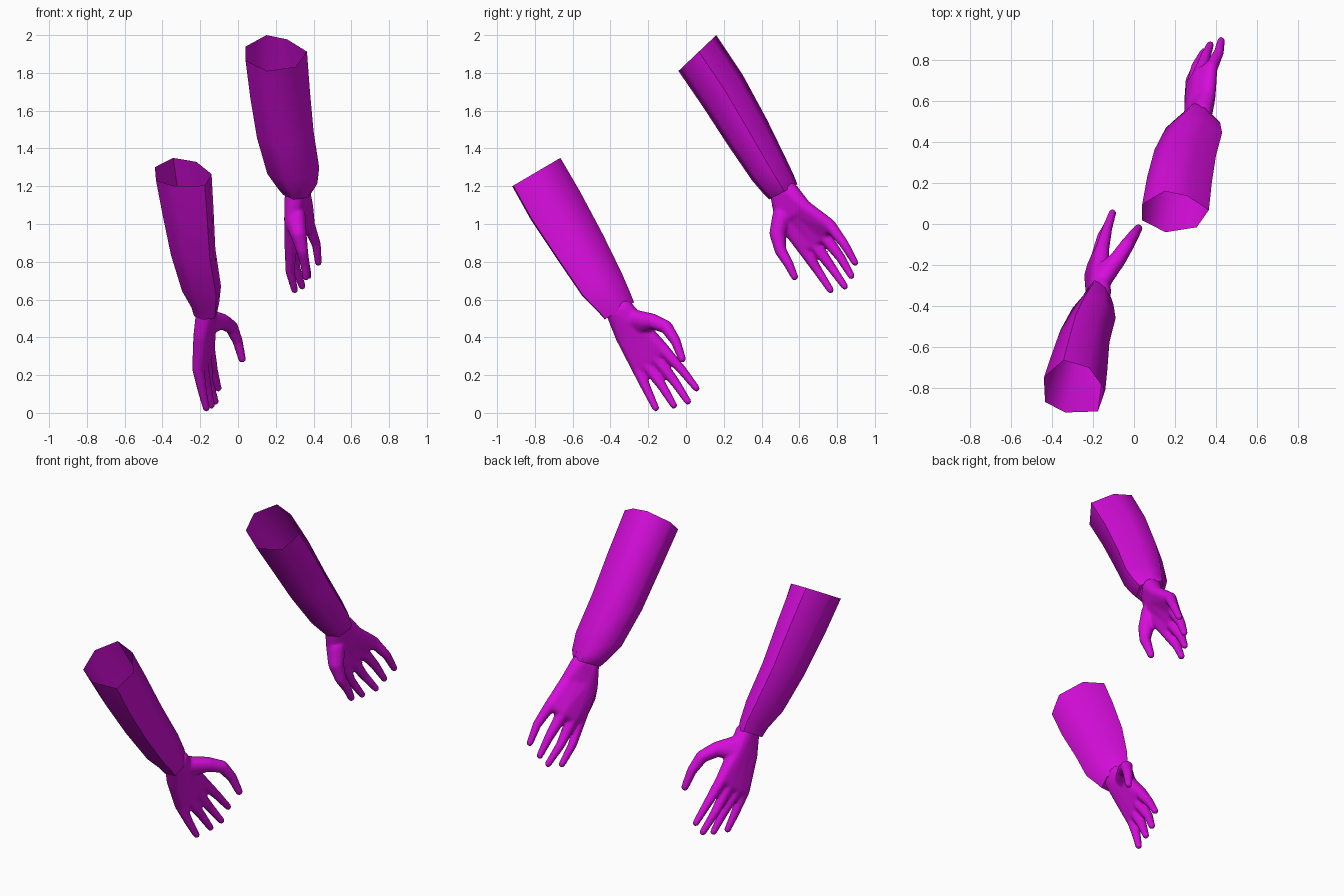
import bpy, bmesh
from mathutils import Vector

if "Cube" in bpy.data.objects:
    bpy.data.objects.remove(bpy.data.objects["Cube"])

magenta = bpy.data.materials.new("magenta")
magenta.diffuse_color = (0.68, 0.004, 0.72, 1)
magenta.use_nodes = True
magenta.node_tree.nodes["Principled BSDF"].inputs["Base Color"].default_value = magenta.diffuse_color


def finish(bm, name, angle):
    mesh = bpy.data.meshes.new(name)
    bm.to_mesh(mesh)
    bm.free()
    mesh.materials.append(magenta)
    ob = bpy.data.objects.new(name, mesh)
    bpy.context.collection.objects.link(ob)
    bpy.ops.object.select_all(action='DESELECT')
    ob.select_set(True)
    bpy.context.view_layer.objects.active = ob
    bpy.ops.object.shade_smooth_by_angle(angle=angle)
    return ob


def sleeve(name, section, rings):
    """Open seven-sided tube; ring = x range, lower (y, z), upper (y, z)."""
    bm = bmesh.new()
    loops = []
    for (x0, x1), lo, hi in rings:
        loops.append([bm.verts.new((x0 + (x1 - x0) * u,
                                    lo[0] + (hi[0] - lo[0]) * v,
                                    lo[1] + (hi[1] - lo[1]) * v)) for u, v in section])
    # cuff closes inwards onto the wrist
    mid = sum((v.co for v in loops[-1]), Vector()) / len(section)
    loops.append([bm.verts.new(mid + (v.co - mid) * 0.8) for v in loops[-1]])
    n = len(section)
    for a, b in zip(loops, loops[1:]):
        for i in range(n):
            j = (i + 1) % n
            bm.faces.new((a[i], a[j], b[j], b[i]))
    bmesh.ops.recalc_face_normals(bm, faces=bm.faces)
    finish(bm, name, 1.05)


def hull(bm, balls):
    """Convex skin around balls given as (x, y, z, radius)."""
    part = bmesh.new()
    for x, y, z, r in balls:
        ball = bmesh.ops.create_icosphere(part, subdivisions=2, radius=r)
        bmesh.ops.translate(part, verts=ball["verts"], vec=(x, y, z))
    bmesh.ops.delete(part, geom=list(part.faces), context='FACES_ONLY')
    res = bmesh.ops.convex_hull(part, input=list(part.verts))
    junk = {g for g in res["geom_interior"] + res["geom_unused"]
            if isinstance(g, bmesh.types.BMVert)}
    bmesh.ops.delete(part, geom=list(junk), context='VERTS')
    bmesh.ops.recalc_face_normals(part, faces=part.faces)
    tmp = bpy.data.meshes.new("tmp")
    part.to_mesh(tmp)
    part.free()
    bm.from_mesh(tmp)
    bpy.data.meshes.remove(tmp)


def hand(name, wrist, fingers, thumb):
    """wrist: balls across the wrist; fingers: (heel, knuckle, middle, tip) chains."""
    bm = bmesh.new()
    heels = [f[0] for f in fingers]
    hull(bm, wrist + heels)
    # palm webs between neighbouring fingers
    for a, b in zip(fingers, fingers[1:]):
        hull(bm, [a[0], a[1], b[0], b[1]])
    for chain in [f[1:] for f in fingers] + [thumb]:
        for a, b in zip(chain, chain[1:]):
            hull(bm, [a, b])
    # thumb mound
    hull(bm, [thumb[0], thumb[1], fingers[0][0]])
    ob = finish(bm, name, 3.14)
    rm = ob.modifiers.new("fuse", 'REMESH')
    rm.mode = 'VOXEL'
    rm.voxel_size = 0.008
    rm.use_smooth_shade = True
    sm = ob.modifiers.new("soften", 'SMOOTH')
    sm.factor = 0.5
    sm.iterations = 5


# sleeves
sleeve("right_sleeve",
       [(0, .29), (0, .68), (.34, 1), (.68, .88), (1, .54), (.82, .12), (.35, 0)],
       [((.04, .365), (-.04, 1.81), (.16, 2.0)),
        ((.065, .38), (.09, 1.62), (.30, 1.79)),
        ((.10, .40), (.22, 1.42), (.43, 1.55)),
        ((.155, .43), (.35, 1.23), (.525, 1.355)),
        ((.21, .42), (.41, 1.16), (.57, 1.26)),
        ((.24, .395), (.44, 1.13), (.59, 1.21))])
sleeve("left_sleeve",
       [(0, .67), (.32, 1), (.73, .86), (1, .43), (.88, .02), (.35, 0), (.02, .2)],
       [((-.44, -.14), (-.92, 1.20), (-.665, 1.35)),
        ((-.405, -.13), (-.82, 1.02), (-.56, 1.17)),
        ((-.36, -.12), (-.68, .81), (-.44, .945)),
        ((-.30, -.09), (-.55, .62), (-.34, .74)),
        ((-.25, -.10), (-.47, .54), (-.295, .635)),
        ((-.235, -.11), (-.43, .495), (-.275, .585))])

# right hand: fingers from index to little
hand("right_hand",
     [(.30, .50, 1.15, .055), (.33, .545, 1.17, .055)],
     [[(.29, .515, 1.03, .048), (.28, .615, .88, .035), (.275, .70, .75, .025), (.30, .765, .65, .019)],
      [(.30, .55, 1.05, .048), (.29, .675, .90, .037), (.305, .77, .77, .026), (.34, .84, .67, .019)],
      [(.33, .59, 1.07, .045), (.32, .725, .945, .037), (.35, .82, .82, .026), (.372, .875, .725, .019)],
      [(.36, .625, 1.09, .04), (.375, .76, .995, .034), (.415, .84, .89, .025), (.425, .895, .795, .019)]],
     [(.31, .505, 1.04, .05), (.32, .485, .95, .045), (.34, .50, .86, .032),
      (.355, .545, .785, .026), (.36, .575, .72, .02)])

# left hand: fingers from index to little
hand("left_hand",
     [(-.17, -.37, .53, .055), (-.165, -.33, .55, .055)],
     [[(-.165, -.25, .46, .05), (-.155, -.125, .34, .035), (-.13, -.02, .225, .025), (-.105, .055, .13, .019)],
      [(-.175, -.28, .44, .05), (-.175, -.165, .30, .037), (-.155, -.06, .165, .026), (-.12, .01, .06, .019)],
      [(-.185, -.31, .42, .047), (-.195, -.21, .26, .037), (-.165, -.125, .14, .026), (-.14, -.065, .04, .019)],
      [(-.195, -.335, .41, .043), (-.21, -.255, .235, .034), (-.19, -.205, .12, .025), (-.168, -.16, .025, .019)]],
     [(-.16, -.28, .50, .05), (-.085, -.18, .485, .043), (-.035, -.105, .455, .036),
      (-.002, -.055, .38, .028), (.022, -.02, .285, .021)])
